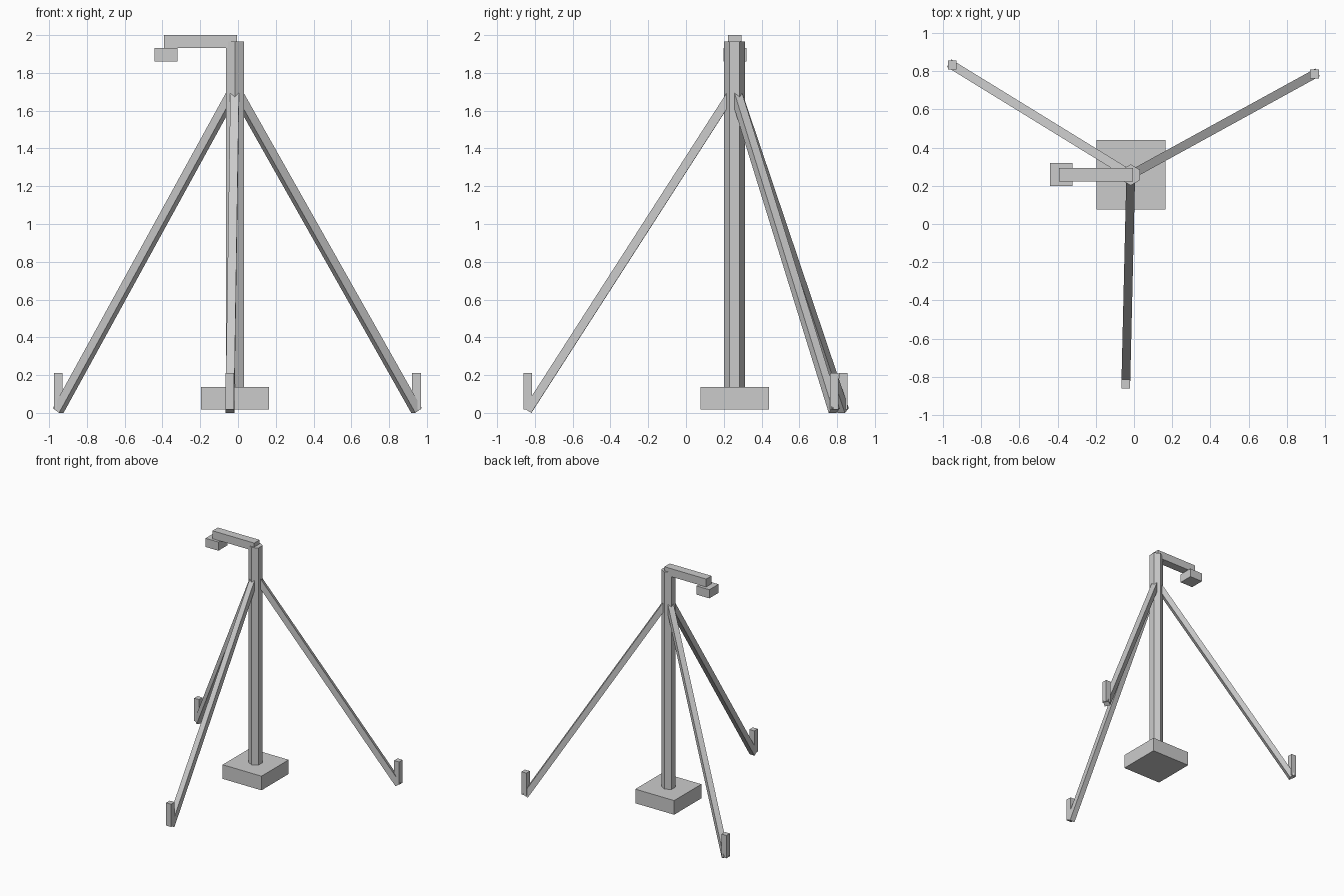
import bpy, bmesh
from mathutils import Vector, Matrix

if "Cube" in bpy.data.objects:
    bpy.data.objects.remove(bpy.data.objects["Cube"])

grey = bpy.data.materials.new("plain grey")
grey.diffuse_color = (0.6, 0.6, 0.6, 1)
grey.use_nodes = True
grey.node_tree.nodes["Principled BSDF"].inputs["Base Color"].default_value = grey.diffuse_color

MAST = Vector((-0.017, 0.257, 0))   # mast axis on the ground
BEAM = 0.046                        # leg and peg thickness


def finish(name, bm):
    mesh = bpy.data.meshes.new(name)
    bm.to_mesh(mesh)
    bm.free()
    mesh.materials.append(grey)
    ob = bpy.data.objects.new(name, mesh)
    bpy.context.collection.objects.link(ob)
    return ob


def box(name, lo, hi):
    lo, hi = Vector(lo), Vector(hi)
    bm = bmesh.new()
    m = Matrix.Translation((lo + hi) / 2) @ Matrix.Diagonal((*(hi - lo), 1))
    bmesh.ops.create_cube(bm, size=1, matrix=m)
    return finish(name, bm)


def beam(name, a, b, t):
    # square beam from a to b, two of its sides kept vertical
    along = (b - a).normalized()
    side = along.cross(Vector((0, 0, 1))).normalized()
    up = side.cross(along)
    rot = Matrix((side, up, along)).transposed().to_4x4()
    m = Matrix.Translation((a + b) / 2) @ rot @ Matrix.Diagonal((t, t, (b - a).length, 1))
    bm = bmesh.new()
    bmesh.ops.create_cube(bm, size=1, matrix=m)
    return finish(name, bm)


# base block
box("base", (-0.197, 0.077, 0.018), (0.165, 0.439, 0.137))

# hexagonal mast, corners pointing front and back
bm = bmesh.new()
z0, z1 = 0.1, 1.966
m = (Matrix.Translation(MAST + Vector((0, 0, (z0 + z1) / 2)))
     @ Matrix.Rotation(0, 4, 'Z'))
bmesh.ops.create_cone(bm, cap_ends=True, segments=6, radius1=0.055,
                      radius2=0.055, depth=z1 - z0, matrix=m)
# make sure the corners lie on the y axis
if max(v.co.x for v in bm.verts) - MAST.x > 0.05:
    bmesh.ops.rotate(bm, verts=bm.verts, cent=MAST,
                     matrix=Matrix.Rotation(0.5235988, 3, 'Z'))
finish("mast", bm)

# top arm and hanging head
box("arm", (-0.393, 0.222, 1.933), (-0.004, 0.293, 2.0))
box("head", (-0.441, 0.198, 1.86), (-0.321, 0.319, 1.933))

# three legs, each with an upright peg at the foot
feet = {"left": (-0.952, 0.832), "right": (0.945, 0.785), "front": (-0.043, -0.838)}
for key, (x, y) in feet.items():
    foot = Vector((x, y, 0.0125))
    out = Vector((x, y, 0)) - MAST
    top = MAST + out.normalized() * 0.021 + Vector((0, 0, 1.683))
    beam(key + "_leg", foot, top, BEAM)
    h = BEAM / 2
    box(key + "_peg", (x - h, y - h, 0.018), (x + h, y + h, 0.21))
